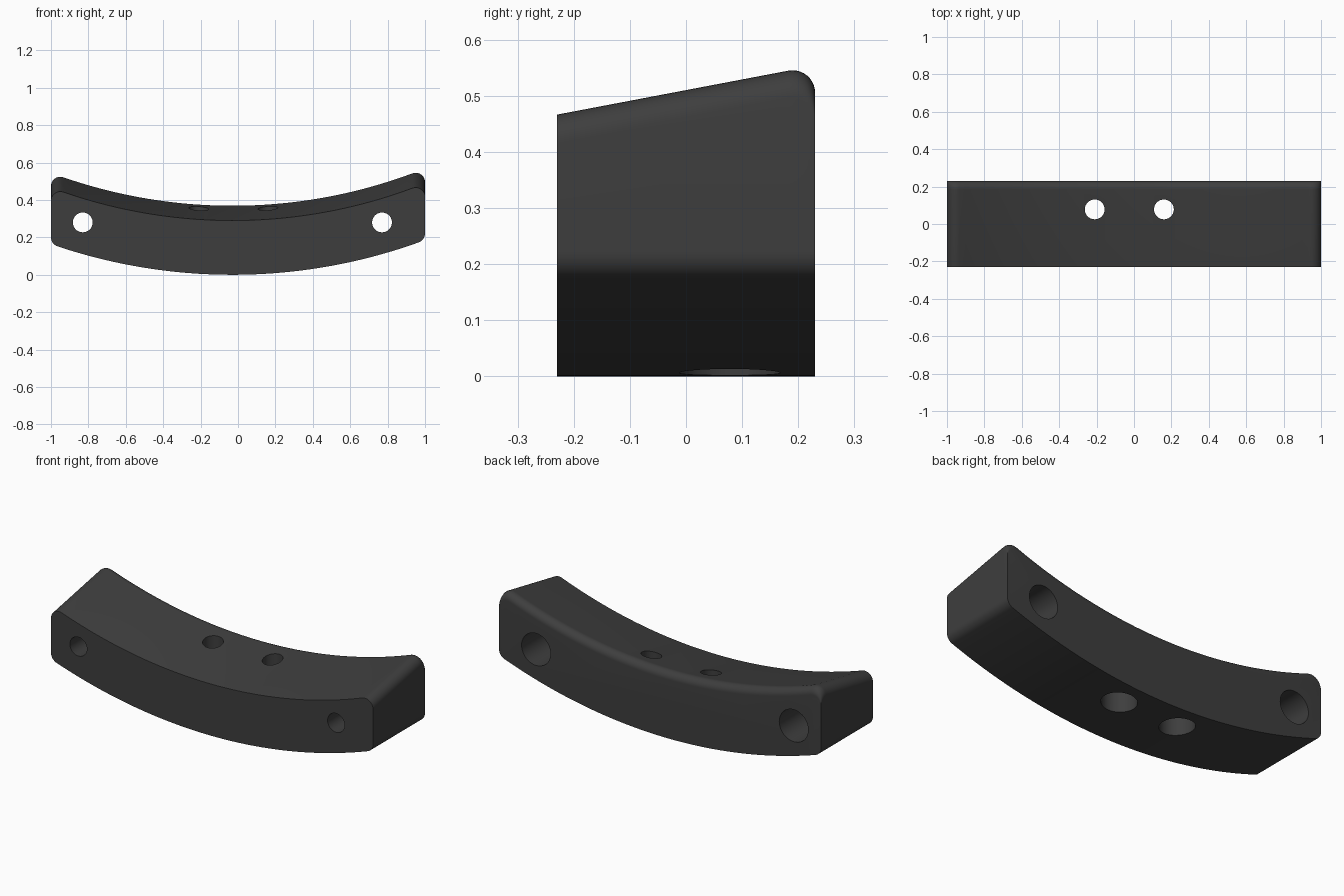
import bpy, bmesh, math

if "Cube" in bpy.data.objects:
    bpy.data.objects.remove(bpy.data.objects["Cube"])

MID = -0.03            # x of the lowest point of both arcs
R_BOT, R_TOP = 2.95, 2.76
R_END, R_BACK = 0.05, 0.04
Y = 0.23
TILT = math.atan(0.19)

mat = bpy.data.materials.new("dark_grey")
mat.diffuse_color = (0.048, 0.048, 0.048, 1)
mat.use_nodes = True
mat.node_tree.nodes["Principled BSDF"].inputs["Base Color"].default_value = mat.diffuse_color


def arc(cx, cz, r, a0, a1, n):
    return [(cx + r * math.cos(a0 + (a1 - a0) * i / n),
             cz + r * math.sin(a0 + (a1 - a0) * i / n)) for i in range(n + 1)]


def end_fillet(side, top):
    """Centre of the rounded corner and its angle of contact on the big arc."""
    x = side * (1 - R_END)
    big = R_TOP + R_END if top else R_BOT - R_END
    cz = (0.29 + R_TOP if top else R_BOT)
    z = cz - math.sqrt(big ** 2 - (x - MID) ** 2)
    return x, z, math.atan2(z - cz, x - MID)


# Lower outline runs left to right, upper outline right to left
bl, br = end_fillet(-1, False), end_fillet(1, False)
tl, tr = end_fillet(-1, True), end_fillet(1, True)
lower = (arc(bl[0], bl[1], R_END, -math.pi, bl[2], 8)
         + arc(MID, R_BOT, R_BOT, bl[2], br[2], 56)[1:-1]
         + arc(br[0], br[1], R_END, br[2], 0, 8))
upper = (arc(tr[0], tr[1], R_END, 0, tr[2] + math.pi, 10)
         + arc(MID, 0.29 + R_TOP, R_TOP, tr[2], tl[2], 56)[1:-1]
         + arc(tl[0], tl[1], R_END, tl[2] + math.pi, math.pi, 10))

# Height added to the upper outline from front to back: slope, then rounded edge
yc = Y - R_BACK
ty = yc - R_BACK * math.sin(TILT)
tz = math.tan(TILT) * (ty + Y)
zc = tz - R_BACK * math.cos(TILT)
rows = [(-Y, 0.0)] + arc(yc, zc, R_BACK, math.pi / 2 + TILT, 0, 10)

# Curved body
bm = bmesh.new()
rings = [[bm.verts.new((x, y, z)) for x, z in lower]
         + [bm.verts.new((x, y, z + lift)) for x, z in upper] for y, lift in rows]
n = len(rings[0])
for a, b in zip(rings, rings[1:]):
    for i in range(n):
        j = (i + 1) % n
        bm.faces.new((a[i], a[j], b[j], b[i]))
bm.faces.new(rings[0])
bm.faces.new(rings[-1][::-1])
bmesh.ops.recalc_face_normals(bm, faces=bm.faces)
mesh = bpy.data.meshes.new("curved_body")
bm.to_mesh(mesh)
bm.free()
mesh.materials.append(mat)
body = bpy.data.objects.new("curved_body", mesh)
bpy.context.collection.objects.link(body)


def stepped_cutter(name, start, step, end, place):
    """Wide bore from start to step, narrow bore from step to end."""
    seg = 40
    bm = bmesh.new()
    loops = []
    for r, t in ((0.09, start), (0.09, step), (0.053, step), (0.053, end)):
        loops.append([bm.verts.new(place(r * math.cos(k * math.tau / seg),
                                         r * math.sin(k * math.tau / seg), t))
                      for k in range(seg)])
    for a, b in zip(loops, loops[1:]):
        for k in range(seg):
            m = (k + 1) % seg
            bm.faces.new((a[k], a[m], b[m], b[k]))
    bm.faces.new(loops[0])
    bm.faces.new(loops[-1])
    bmesh.ops.recalc_face_normals(bm, faces=bm.faces)
    me = bpy.data.meshes.new(name)
    bm.to_mesh(me)
    bm.free()
    me.materials.append(mat)
    ob = bpy.data.objects.new(name, me)
    bpy.context.collection.objects.link(ob)
    ob.hide_render = True
    return ob


# Two counterbored holes from the back, two from below
cutters = []
for s in (-1, 1):
    cutters.append(stepped_cutter(
        "back_bore", 0.4, Y - 0.28, -0.4,
        lambda u, v, t, s=s: (MID + s * 0.8 + u, t, 0.28 + v)))
    cutters.append(stepped_cutter(
        "bottom_bore", -0.2, 0.19, 0.7,
        lambda u, v, t, s=s: (MID + 0.005 + s * 0.185 + u, 0.078 + v, t)))

bpy.context.view_layer.objects.active = body
body.select_set(True)
for c in cutters:
    mod = body.modifiers.new("bore", 'BOOLEAN')
    mod.operation = 'DIFFERENCE'
    mod.solver = 'EXACT'
    mod.object = c
    bpy.ops.object.modifier_apply(modifier=mod.name)
for c in cutters:
    bpy.data.objects.remove(c)
bpy.ops.object.shade_smooth_by_angle(angle=math.radians(30))
